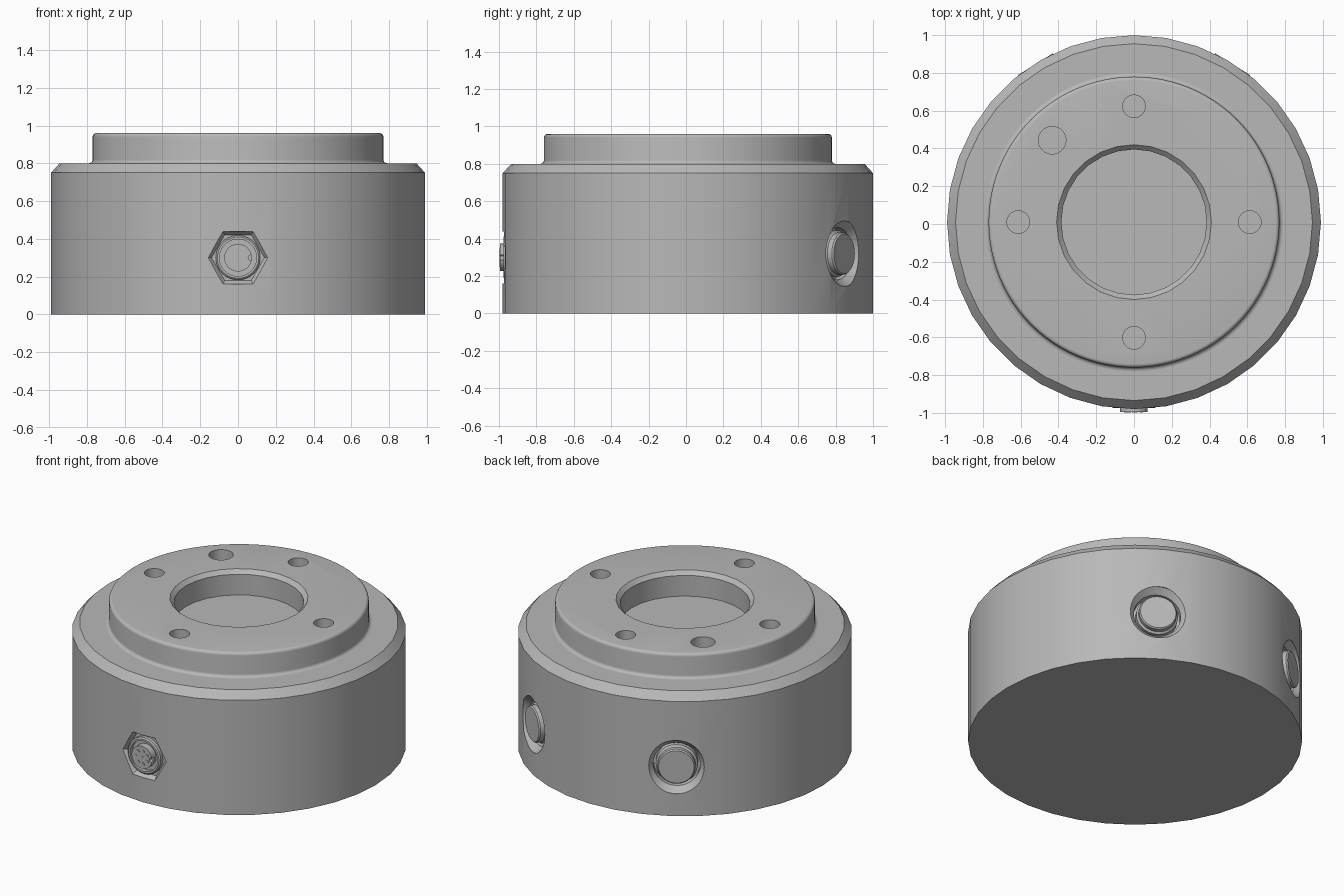
import bpy, bmesh, math
from mathutils import Matrix, Vector

if "Cube" in bpy.data.objects:
    bpy.data.objects.remove(bpy.data.objects["Cube"])

grey = bpy.data.materials.new("machined_grey")
grey.use_nodes = True
COLOR = (0.48, 0.48, 0.48, 1)
grey.diffuse_color = COLOR
grey.node_tree.nodes["Principled BSDF"].inputs["Base Color"].default_value = COLOR

CY = 0.01      # axis of the housing
R = 0.99       # housing radius


def lathe(name, profile, sides, matrix=None, phase=0.0):
    """Closed solid of revolution from (radius, height) points, bottom to top."""
    bm = bmesh.new()
    rings = []
    for r, z in profile:
        angles = [phase + 2 * math.pi * i / sides for i in range(sides)]
        rings.append([bm.verts.new((r * math.cos(a), r * math.sin(a), z)) for a in angles])
    for low, high in zip(rings, rings[1:]):
        for i in range(sides):
            j = (i + 1) % sides
            bm.faces.new((low[i], low[j], high[j], high[i]))
    bm.faces.new(rings[0][::-1])
    bm.faces.new(rings[-1])
    mesh = bpy.data.meshes.new(name)
    bm.to_mesh(mesh)
    bm.free()
    mesh.materials.append(grey)
    obj = bpy.data.objects.new(name, mesh)
    bpy.context.collection.objects.link(obj)
    mesh.transform(matrix or Matrix.Translation((0, CY, 0)))
    return obj


def select(obj):
    bpy.ops.object.select_all(action='DESELECT')
    obj.select_set(True)
    bpy.context.view_layer.objects.active = obj


def cut(obj, cutters):
    select(obj)
    for cutter in cutters:
        mod = obj.modifiers.new("cut", 'BOOLEAN')
        mod.operation = 'DIFFERENCE'
        mod.solver = 'EXACT'
        mod.object = cutter
        bpy.ops.object.modifier_apply(modifier=mod.name)
        bpy.data.objects.remove(cutter)


def smooth(obj):
    select(obj)
    bpy.ops.object.shade_smooth_by_angle(angle=math.radians(30))


def radial(angle, z):
    """Frame on the housing axis whose local z points outward at the angle."""
    a = math.radians(angle)
    out = Vector((math.cos(a), math.sin(a), 0))
    up = Vector((0, 0, 1))
    side = up.cross(out)
    frame = Matrix((side, up, out)).transposed().to_4x4()
    return Matrix.Translation((0, CY, z)) @ frame


# Housing with chamfered shoulder
housing = lathe("housing", [(R, 0), (R, 0.75), (0.945, 0.8)], 36)

# Round pockets at the back and hexagonal socket at the front
BUTTONS = {"left": 58, "right": 122}
cutters = [lathe("pocket_cutter", [(0.14, 0.90), (0.14, 0.945), (0.175, 0.985), (0.175, 1.1)],
                 40, radial(a, 0.32)) for a in BUTTONS.values()]
front = radial(-90, 0.3)
cutters.append(lathe("socket_cutter", [(0.14, 0.955), (0.16, 0.98), (0.16, 1.1)], 6, front))
cut(housing, cutters)
smooth(housing)

# Raised flange with rounded rim and a small fillet at its foot
f = 0.02
arc = [math.radians(a) for a in range(0, 91, 18)]
foot = [(0.77 + f - f * math.sin(a), 0.8 + f - f * math.cos(a)) for a in arc]
rim = [(0.77 - f + f * math.cos(a), 0.96 - f + f * math.sin(a)) for a in arc]
flange = lathe("flange", foot + rim, 96)

# Central bore, four screw holes and one dowel hole
cutters = [lathe("bore_cutter", [(0.385, 0.7), (0.385, 0.935), (0.41, 0.96), (0.41, 1.1)], 28)]
holes = [(90 * i, 0.613, 0.06) for i in range(4)] + [(135, 0.613, 0.073)]
for angle, dist, radius in holes:
    a = math.radians(angle)
    place = Matrix.Translation((dist * math.cos(a), CY + dist * math.sin(a), 0))
    cutters.append(lathe("hole_cutter", [(radius, 0.7), (radius, 1.1)], 28, place))
cut(flange, cutters)
smooth(flange)

# Buttons seated in the round pockets
for side, angle in BUTTONS.items():
    smooth(lathe(side + "_button", [(0.125, 0.89), (0.125, 0.94), (0.113, 0.95), (0.113, 0.978),
                                    (0.106, 0.986)], 40, radial(angle, 0.32)))

# Connector: collar with a recess, keyed insert and pins
collar = lathe("connector_collar", [(0.118, 0.94), (0.118, 0.978), (0.11, 0.985)], 40, front)
cut(collar, [lathe("collar_cutter", [(0.098, 0.96), (0.098, 1.1)], 40, front)])
smooth(collar)
insert = lathe("connector_insert", [(0.073, 0.94), (0.073, 1.005)], 40, front)
key = front @ Matrix.Translation((0.068, 0, 0))
cut(insert, [lathe("key_cutter", [(0.014, 0.98), (0.014, 1.1)], 16, key)])
smooth(insert)
pins = [(0, 0)] + [(0.043 * math.cos(a), 0.043 * math.sin(a))
                   for a in [2 * math.pi * (i + 0.5) / 7 for i in range(7)]]
for i, (x, y) in enumerate(pins):
    smooth(lathe("connector_pin_%d" % (i + 1), [(0.01, 1.0), (0.01, 1.008)], 14,
                 front @ Matrix.Translation((x, y, 0))))
